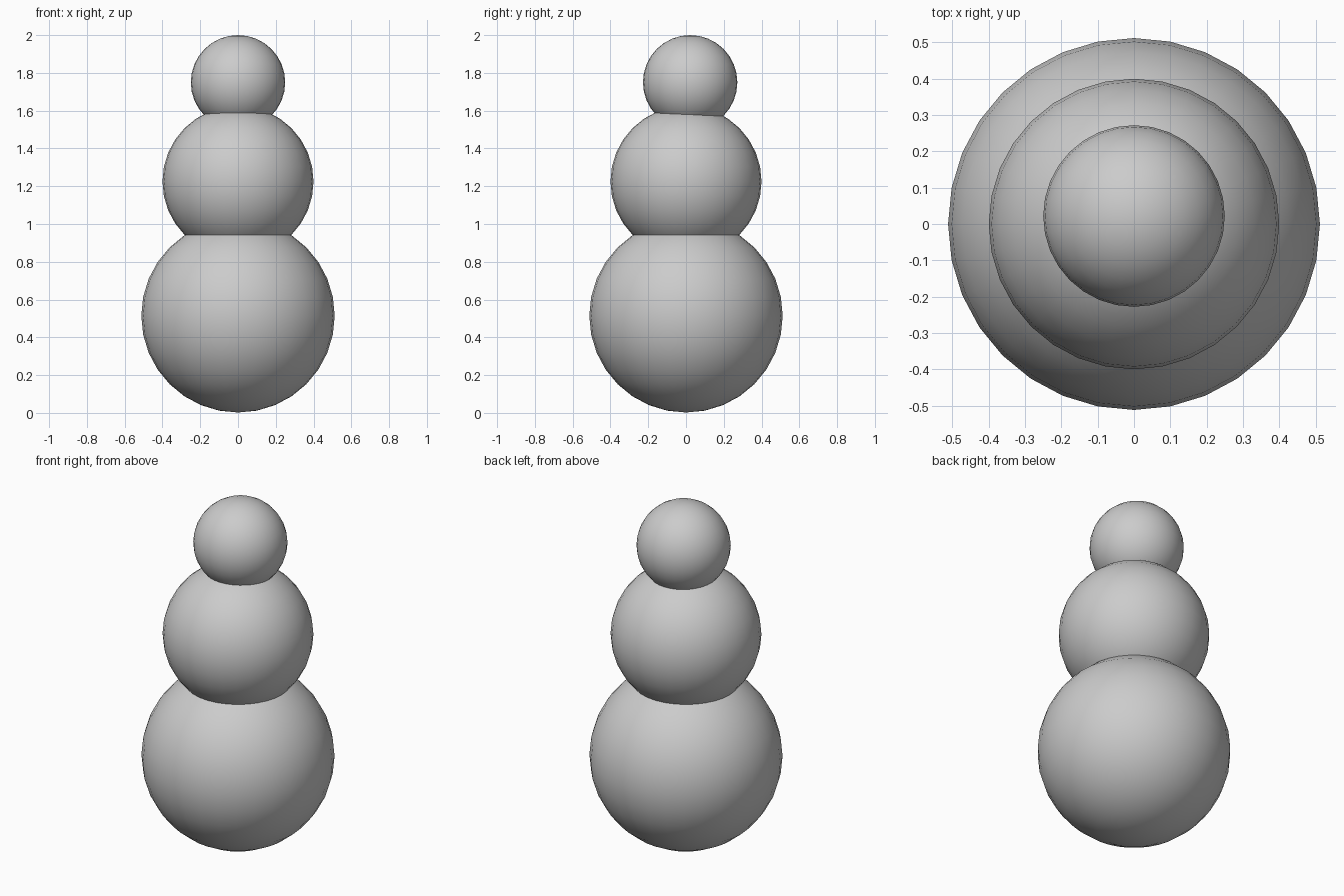
import bpy

if "Cube" in bpy.data.objects:
    bpy.data.objects.remove(bpy.data.objects["Cube"])

# Three stacked snowballs: name, radius, centre
balls = [
    ("bottom_ball", 0.512, (0, 0, 0.514)),
    ("middle_ball", 0.40, (0, 0, 1.225)),
    ("head_ball", 0.25, (0, 0.022, 1.75)),
]

for name, radius, centre in balls:
    bpy.ops.mesh.primitive_uv_sphere_add(segments=32, ring_count=16,
                                         radius=radius, location=centre)
    ball = bpy.context.object
    ball.name = name
    bpy.ops.object.shade_smooth()
